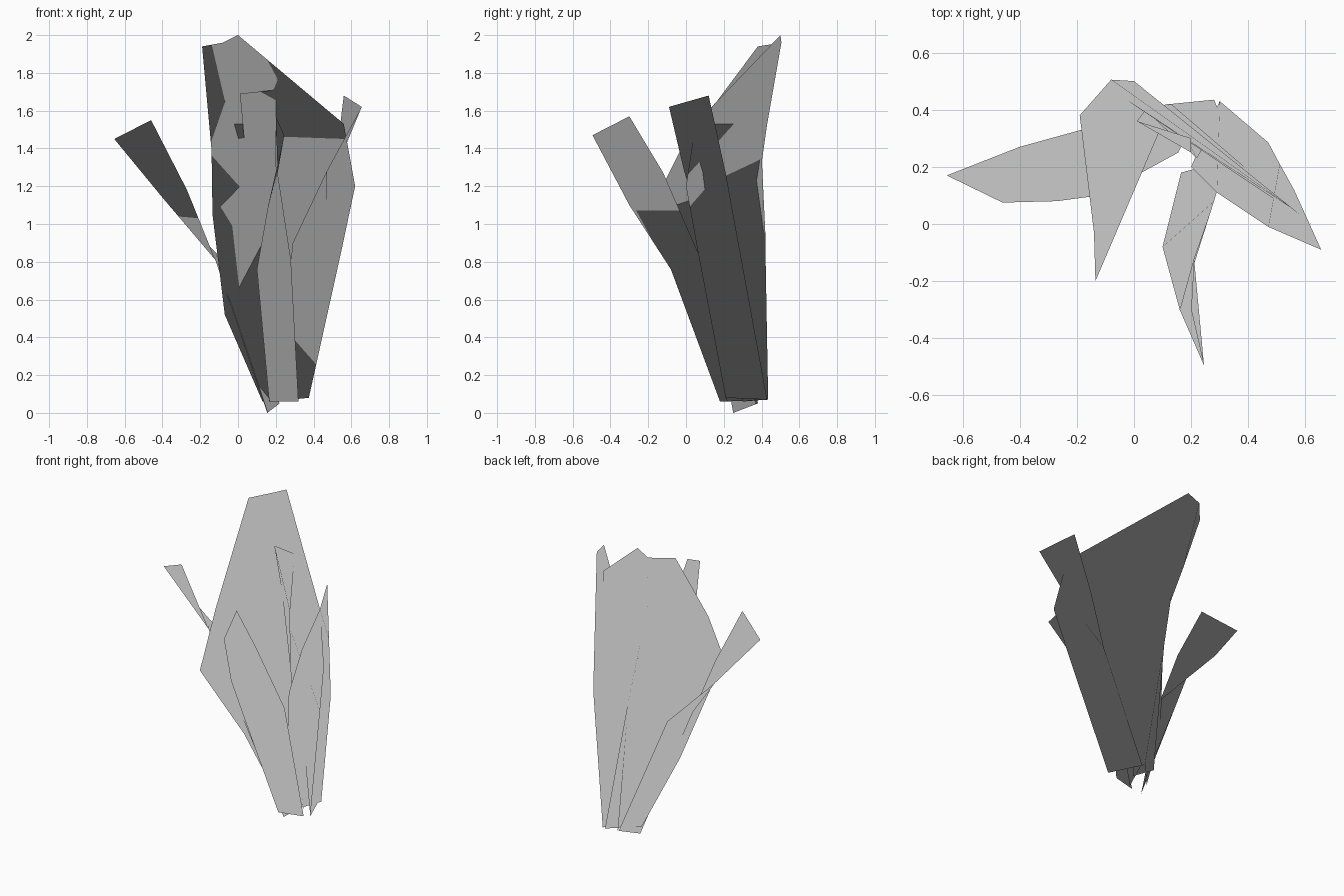
import bpy
import bmesh
from mathutils import Vector

# Remove the default cube only
default_cube = bpy.data.objects.get("Cube")
if default_cube is not None:
    bpy.data.objects.remove(default_cube, do_unlink=True)

# One plain grey for every leaf
leaf_grey = bpy.data.materials.new("plain_grey")
leaf_grey.use_nodes = True
grey_value = (0.6, 0.6, 0.6, 1.0)
leaf_grey.diffuse_color = grey_value
for node in leaf_grey.node_tree.nodes:
    if node.type == "BSDF_PRINCIPLED":
        node.inputs["Base Color"].default_value = grey_value


def make_leaf(name, *columns):
    """Skin a thin leaf between lengthwise edge lines, each listed tip to base."""
    bm = bmesh.new()
    rails = [[bm.verts.new(Vector(point)) for point in column] for column in columns]
    for left, right in zip(rails, rails[1:]):
        for upper in range(len(left) - 1):
            lower = upper + 1
            face = bm.faces.new((left[upper], left[lower], right[lower], right[upper]))
            face.smooth = True
    # Turn the sheet so that its front side looks upward
    bm.normal_update()
    for face in bm.faces:
        if face.normal.z < 0:
            face.normal_flip()
    mesh = bpy.data.meshes.new(name)
    bm.to_mesh(mesh)
    bm.free()
    mesh.materials.append(leaf_grey)
    # Foliage shading: every normal points straight up
    up = Vector((0, 0, 1))
    mesh.normals_split_custom_set_from_vertices([up for vertex in mesh.vertices])
    leaf = bpy.data.objects.new(name, mesh)
    bpy.context.scene.collection.objects.link(leaf)
    return leaf


# Broad back leaf: left edge, folded spine and right edge
left_edge = [(-.19, .38, 1.94), (-.14, -.03, 1.39), (-.135, -.2, 1.05), (-.07, .16, .52), (.13, .27, .06)]
spine = [(-.08, .505, 1.96), (-.02, .43, 1.53), (.06, .39, 1.25), (.13, .42, .9), (.28, .435, .07)]
right_edge = [(0, .5, 2), (.56, .05, 1.53), (.62, 0, 1.2), (.55, .06, .87), (.375, .21, .08)]
make_leaf("broad_back_leaf", left_edge, spine, right_edge)

# Leaf leaning out to the -x side
make_leaf(
    "outer_side_leaf",
    [(-.655, .17, 1.45), (-.4, .27, 1.14), (-.11, .35, .84), (.22, .38, .05)],
    [(-.46, .075, 1.55), (-.27, .08, 1.18), (-.12, .1, .81), (.155, .25, 0)],
)

# Narrow leaf leaning toward the front
make_leaf(
    "front_leaf",
    [(.245, -.495, 1.47), (.16, -.3, 1.1), (.1, -.08, .76), (.165, .18, .06)],
    [(.2, -.3, 1.57), (.21, -.12, 1.27), (.28, .08, .81), (.32, .22, .06)],
)

# Leaf leaning out to the +x side
make_leaf(
    "inner_side_leaf",
    [(.655, -.09, 1.62), (.47, -.01, 1.28), (.29, .11, .9), (.2, .2, .06)],
    [(.56, .12, 1.68), (.51, .21, 1.27), (.47, .285, .86), (.3, .43, .07)],
)

# Upright leaf in the middle
make_leaf(
    "middle_leaf",
    [(.01, .36, 1.69), (.04, .4, 1.37), (.12, .42, .95), (.2, .42, .07)],
    [(.2, .3, 1.71), (.2, .25, 1.35), (.22, .23, .97), (.26, .3, .06)],
)
